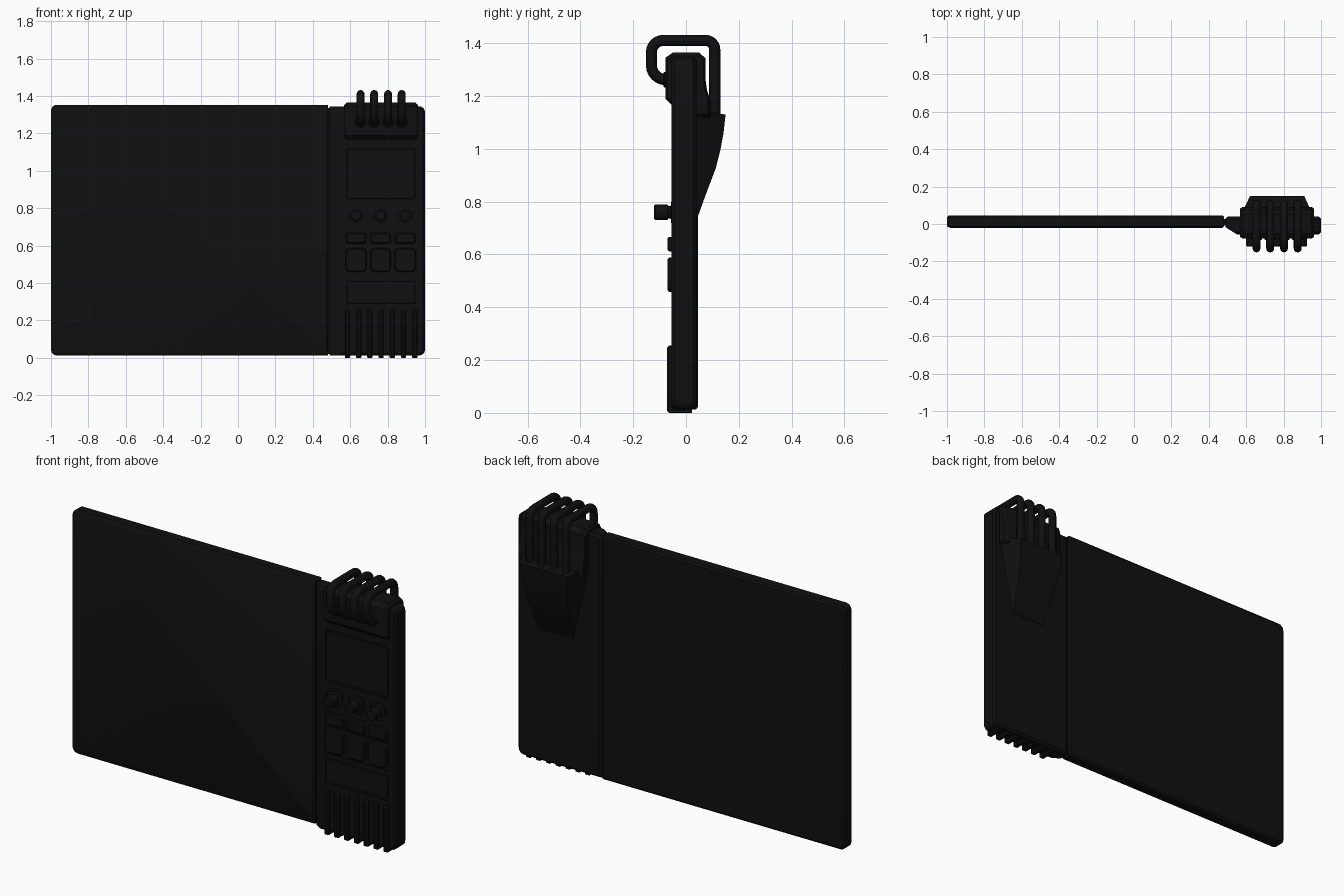
import bpy, bmesh, math

if "Cube" in bpy.data.objects:
    bpy.data.objects.remove(bpy.data.objects["Cube"])

black = bpy.data.materials.new("matte_black")
black.diffuse_color = (0.005, 0.005, 0.005, 1)
black.use_nodes = True
black.node_tree.nodes["Principled BSDF"].inputs["Base Color"].default_value = black.diffuse_color
CX = 0.765  # centre line of the control column


def finish(ob):
    ob.data.materials.clear()
    ob.data.materials.append(black)
    bpy.ops.object.select_all(action='DESELECT')
    ob.select_set(True)
    bpy.context.view_layer.objects.active = ob
    bpy.ops.object.shade_smooth_by_angle(angle=math.radians(30))
    return ob


def loft(name, rings):
    """Skin a list of equal-length point rings and cap both ends."""
    bm = bmesh.new()
    vs = [[bm.verts.new(p) for p in r] for r in rings]
    n = len(vs[0])
    for a, b in zip(vs, vs[1:]):
        for i in range(n):
            j = (i + 1) % n
            bm.faces.new((a[i], a[j], b[j], b[i]))
    bm.faces.new(vs[0])
    bm.faces.new(vs[-1])
    bmesh.ops.recalc_face_normals(bm, faces=bm.faces)
    me = bpy.data.meshes.new(name)
    bm.to_mesh(me)
    bm.free()
    ob = bpy.data.objects.new(name, me)
    bpy.context.collection.objects.link(ob)
    return finish(ob)


def rrect(y, x0, x1, z0, z1, rl, rr=None, seg=4):
    """Rounded rectangle in the xz plane; rl / rr are left / right radii."""
    rr = rl if rr is None else rr
    pts = []
    for x, z, sx, sz, r, start in ((x1, z1, -1, -1, rr, 0), (x0, z1, 1, -1, rl, 90),
                                   (x0, z0, 1, 1, rl, 180), (x1, z0, -1, 1, rr, 270)):
        for k in range(seg + 1):
            a = math.radians(start + 90 * k / seg)
            pts.append((x + sx * r + r * math.cos(a), y, z + sz * r + r * math.sin(a)))
    return pts


def slab(name, x0, x1, z0, z1, y0, y1, r, c=0.0):
    """Rounded plate with its front edge chamfered by c."""
    rings = [rrect(y0 + c, x0, x1, z0, z1, r), rrect(y1, x0, x1, z0, z1, r)]
    if c:
        rings.insert(0, rrect(y0, x0 + c, x1 - c, z0 + c, z1 - c, max(r - c, 0.002)))
    return loft(name, rings)


def turned(name, x, z, profile, seg=28):
    """Round part about a y axis; profile is (radius, y)."""
    return loft(name, [[(x + r * math.cos(2 * math.pi * k / seg), y,
                         z + r * math.sin(2 * math.pi * k / seg)) for k in range(seg)]
                       for r, y in profile])


def cut(target, cutter):
    bpy.context.view_layer.objects.active = target
    mod = target.modifiers.new("recess", 'BOOLEAN')
    mod.operation = 'DIFFERENCE'
    mod.solver = 'EXACT'
    mod.object = cutter
    bpy.ops.object.modifier_apply(modifier=mod.name)
    bpy.data.objects.remove(cutter, do_unlink=True)


# large flat panel with softened edges
loft("flat_panel", [rrect(-0.022, -0.98, 0.472, 0.032, 1.333, 0.02, 0.003),
                    rrect(-0.012, -1.0, 0.482, 0.012, 1.353, 0.032, 0.004),
                    rrect(0.037, -1.0, 0.482, 0.012, 1.353, 0.032, 0.004),
                    rrect(0.045, -0.99, 0.474, 0.022, 1.343, 0.025, 0.003)])

# hinge strip between panel and column
slab("hinge_strip", 0.465, 0.505, 0.02, 1.335, -0.008, 0.028, 0.002)

# control column, wedge shaped on its hinge side
body = loft("control_column", [rrect(-0.055, 0.55, 0.988, 0.024, 1.333, 0.004, 0.022),
                               rrect(-0.043, 0.53, 1.0, 0.012, 1.345, 0.004, 0.032),
                               rrect(-0.018, 0.49, 1.0, 0.012, 1.345, 0.004, 0.032),
                               rrect(0.028, 0.49, 1.0, 0.012, 1.345, 0.004, 0.032),
                               rrect(0.04, 0.502, 0.988, 0.024, 1.333, 0.004, 0.022)])

# recesses for display, lower plate, buttons and dials
columns = [(0.572, 0.69), (0.705, 0.82), (0.835, 0.955)]
dials = (0.63, 0.763, 0.895)
cutters = [slab("display_cutter", 0.572, 0.957, 0.84, 1.13, -0.1, -0.047, 0.015),
           slab("plate_cutter", 0.572, 0.957, 0.28, 0.42, -0.1, -0.047, 0.008)]
cutters += [turned("dial_cutter", x, 0.76, [(0.054, -0.1), (0.054, -0.047)]) for x in dials]
cutters += [slab("button_cutter", 0.568, 0.961, z0, z1, -0.1, -0.049, 0.01)
            for z0, z1 in ((0.445, 0.598), (0.604, 0.68))]
for c in cutters:
    cut(body, c)
finish(body)

# inner faces of the display and lower plate
slab("display_face", 0.582, 0.947, 0.85, 1.12, -0.051, -0.04, 0.01, 0.003)
slab("lower_plate", 0.582, 0.947, 0.29, 0.41, -0.051, -0.04, 0.006, 0.003)

# buttons: small upper row, large lower row
for i, (x0, x1) in enumerate(columns):
    slab(f"small_button_{i+1}", x0 + 0.005, x1 - 0.005, 0.612, 0.667, -0.07, -0.04, 0.01, 0.005)
    slab(f"large_button_{i+1}", x0 + 0.003, x1 - 0.003, 0.458, 0.588, -0.07, -0.04, 0.025, 0.006)

# dials with a waist
for i, x in enumerate(dials):
    turned(f"dial_{i+1}", x, 0.76, [(0.025, -0.121), (0.03, -0.116), (0.03, -0.07), (0.024, -0.068),
                                    (0.024, -0.058), (0.04, -0.056), (0.04, -0.04)])

# grip ribs wrapping the bottom end
for i in range(7):
    x = 0.585 + i * 0.06
    slab(f"grip_rib_{i+1}", x - 0.014, x + 0.014, 0.0, 0.255, -0.072, 0.022, 0.004, 0.008)

# head block: side profile extruded across x with chamfered ends
head = [(-0.05, 1.365), (0.05, 1.365), (0.074, 1.343), (0.074, 1.26), (0.08, 1.22),
        (0.092, 1.185), (0.092, 1.12), (0.0, 1.12), (-0.052, 1.165), (-0.078, 1.19), (-0.078, 1.345)]


def head_ring(x, s):
    return [(x, y * s, 1.24 + (z - 1.24) * s) for y, z in head]


loft("head_block", [head_ring(0.568, 0.9), head_ring(0.582, 1.0),
                    head_ring(0.948, 1.0), head_ring(0.962, 0.9)])

# tapered, curved housing on the back
rings = []
for z, y in ((0.735, 0.042), (0.83, 0.076), (0.93, 0.114), (1.0, 0.131), (1.06, 0.142), (1.13, 0.15)):
    t = (z - 0.735) / 0.395
    wo, wb = 0.105 + 0.04 * t, 0.11 + 0.09 * t
    zb = z + 0.02 * t
    rings.append([(CX - wb, 0.03, zb), (CX + wb, 0.03, zb), (CX + wo, y, z), (CX - wo, y, z)])
loft("back_housing", rings)


def fillet(pts, rad, seg=6):
    """Round the inner corners of a yz path with right angles."""
    out = [pts[0]]
    for a, b, c, r in zip(pts, pts[1:], pts[2:], rad):
        la, lc = math.dist(a, b), math.dist(b, c)
        u = [(a[k] - b[k]) / la for k in (0, 1)]
        v = [(c[k] - b[k]) / lc for k in (0, 1)]
        for s in range(seg + 1):
            t = math.pi / 2 * s / seg
            out.append([b[k] + r * (u[k] * (1 - math.sin(t)) + v[k] * (1 - math.cos(t))) for k in (0, 1)])
    return out + [pts[-1]]


# four bent tube hooks over the head
path = fillet([(-0.05, 1.262), (-0.131, 1.262), (-0.131, 1.411), (0.109, 1.411), (0.109, 1.11)],
              [0.055, 0.045, 0.035])
for i, x in enumerate((0.655, 0.728, 0.802, 0.875)):
    rings = []
    for k, p in enumerate(path):
        a, b = path[max(k - 1, 0)], path[min(k + 1, len(path) - 1)]
        d = math.dist(a, b)
        ny, nz = -(b[1] - a[1]) / d, (b[0] - a[0]) / d
        rings.append([(x + 0.021 * math.cos(q * math.pi / 6),
                       p[0] + ny * 0.021 * math.sin(q * math.pi / 6),
                       p[1] + nz * 0.021 * math.sin(q * math.pi / 6)) for q in range(12)])
    loft(f"tube_hook_{i+1}", rings)
    # socket collar where the hook enters the block
    turned(f"hook_socket_{i+1}", x, 1.262, [(0.026, -0.086), (0.03, -0.082), (0.03, -0.06)], 16)
